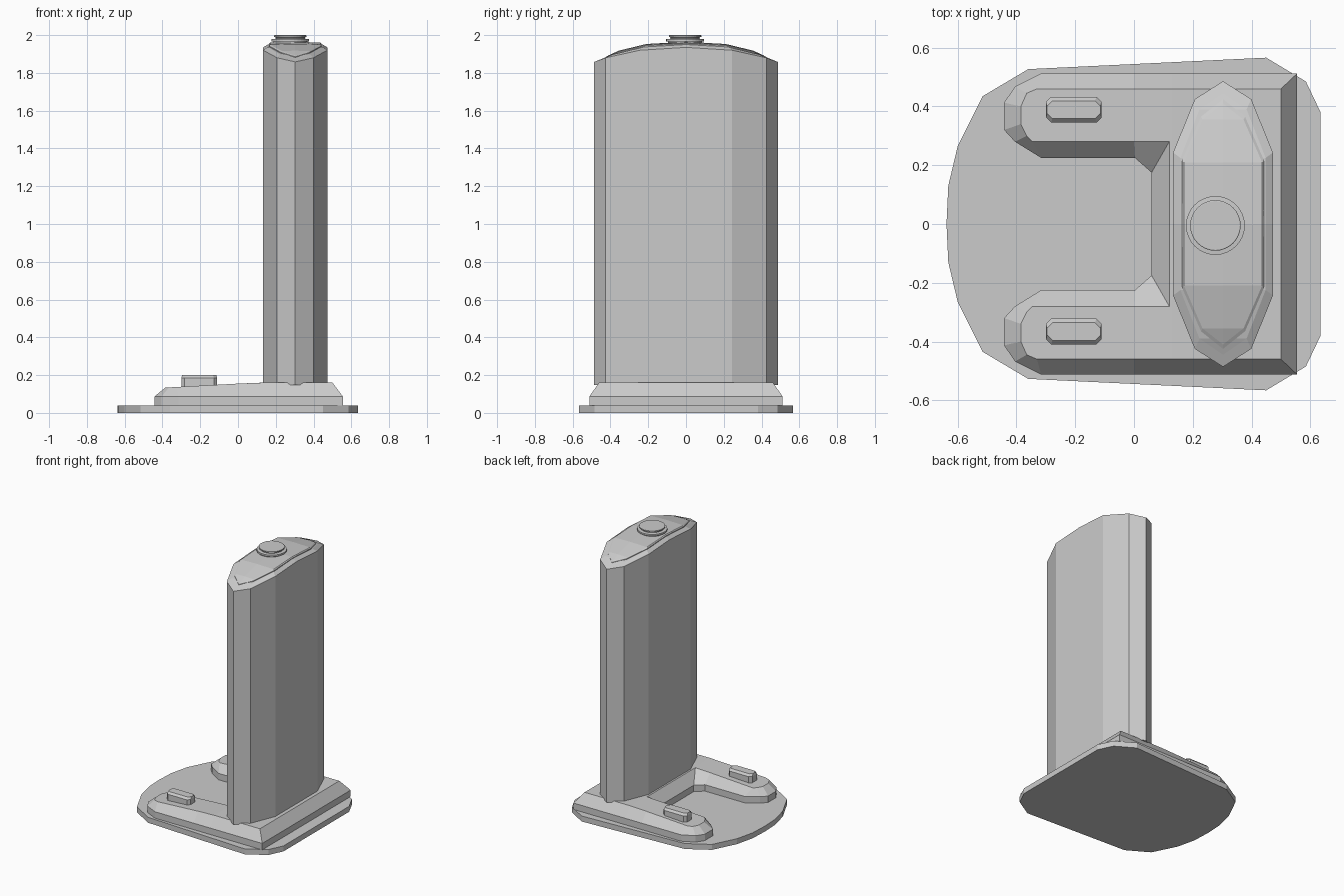
import bpy, bmesh, math
from mathutils import Vector

if "Cube" in bpy.data.objects:
    bpy.data.objects.remove(bpy.data.objects["Cube"])


def loft(name, rings, cuts=(), warp=None, weld=False):
    """Skin a stack of equal-length point rings, closing both ends."""
    bm = bmesh.new()
    rows = [[bm.verts.new(p) for p in r] for r in rings]
    n = len(rows[0])
    for a, b in zip(rows, rows[1:]):
        for i in range(n):
            j = (i + 1) % n
            bm.faces.new((a[i], a[j], b[j], b[i]))
    bm.faces.new(rows[0][::-1])
    if weld:
        bmesh.ops.remove_doubles(bm, verts=bm.verts, dist=1e-5)
    else:
        bm.faces.new(rows[-1])
    for x in cuts:
        bmesh.ops.bisect_plane(bm, geom=bm.verts[:] + bm.edges[:] + bm.faces[:],
                               plane_co=(x, 0, 0), plane_no=(1, 0, 0), dist=1e-5)
    if warp:
        for v in bm.verts:
            v.co.z = warp(v.co)
    bmesh.ops.recalc_face_normals(bm, faces=bm.faces)
    me = bpy.data.meshes.new(name)
    bm.to_mesh(me)
    bm.free()
    ob = bpy.data.objects.new(name, me)
    bpy.context.collection.objects.link(ob)
    return ob


def mirror_y(half):
    return half + [(x, -y) for x, y in reversed(half) if y > 1e-6]


def at(pts, z):
    return [(x, y, z) for x, y in pts]


# Ground plate
plate = mirror_y([(0.635, 0.38), (0.585, 0.485), (0.45, 0.566), (-0.36, 0.527),
                  (-0.515, 0.435), (-0.60, 0.265), (-0.632, 0.13), (-0.638, 0)])
loft("ground_plate", [at(plate, 0), at(plate, 0.04)])

# U-shaped plinth with sloping sides and legs that drop towards the tips
low = mirror_y([(0.555, 0.512), (-0.316, 0.512), (-0.405, 0.468), (-0.442, 0.413),
                (-0.442, 0.32), (-0.405, 0.28), (-0.316, 0.225), (0.003, 0.225),
                (0.06, 0.175), (0.06, 0.174)])
top = mirror_y([(0.50, 0.46), (-0.33, 0.46), (-0.365, 0.445), (-0.385, 0.40),
                (-0.385, 0.34), (-0.365, 0.30), (-0.345, 0.28), (0.0, 0.28),
                (0.12, 0.28), (0.12, 0.174)])


def leg_height(co):
    if co.z < 0.159:
        return co.z
    if co.x < 0:
        return 0.155 + 0.055 * co.x
    return min(0.16, 0.155 + 0.04 * co.x)


loft("plinth", [at(low, 0.04), at(low, 0.087), at(top, 0.16)],
     cuts=(0.0, 0.13), warp=leg_height)


# Raised pads on the legs
def pad_ring(cy, inset, z):
    hx, hy, c = 0.095 - inset * 0.3, 0.044 - inset, 0.018
    pts = [(hx, hy - c), (hx - c, hy), (c - hx, hy), (-hx, hy - c),
           (-hx, c - hy), (c - hx, -hy), (hx - c, -hy), (hx, c - hy)]
    return [(x - 0.205, y + cy, z) for x, y in pts]


for side, cy in (("left", 0.389), ("right", -0.366)):
    loft(side + "_pad", [pad_ring(cy, 0, 0.12), pad_ring(cy, 0, 0.185),
                         pad_ring(cy, 0.014, 0.2)])


# Tall column: pointed twelve-sided section with an arched top
CX = 0.303


def section(corner, mid, tip):
    """Each argument is (half width, y, z); the last two values of corner set the middle."""
    (a, b, zc, zm), (c, d, zd), (e, ze) = corner, mid, tip
    q = [(a, 0, zm), (a, b, zc), (c, d, zd), (0, e, ze), (-c, d, zd), (-a, b, zc),
         (-a, 0, zm), (-a, -b, zc), (-c, -d, zd), (0, -e, ze), (c, -d, zd), (a, -b, zc)]
    return [(x + CX, y, z) for x, y, z in q]


loft("column", [
    section((0.17, 0.243, 0.148, 0.148), (0.096, 0.425, 0.148), (0.486, 0.148)),
    section((0.17, 0.243, 1.92, 1.935), (0.096, 0.425, 1.88), (0.486, 1.858)),
    section((0.145, 0.225, 1.937, 1.95), (0.08, 0.39, 1.897), (0.445, 1.872)),
    section((0.0, 0.225, 1.937, 1.95), (0.0, 0.39, 1.897), (0.445, 1.872))],
    weld=True)

# Raised cap with a faceted crown
loft("column_cap", [
    section((0.14, 0.215, 1.92, 1.93), (0.075, 0.365, 1.88), (0.425, 1.86)),
    section((0.14, 0.215, 1.944, 1.955), (0.075, 0.365, 1.908), (0.425, 1.885)),
    section((0.133, 0.21, 1.95, 1.96), (0.07, 0.355, 1.915), (0.41, 1.893)),
    section((0.0, 0.21, 1.953, 1.965), (0.0, 0.355, 1.918), (0.41, 1.893))],
    weld=True)

# Round knob on top
prof = [(0.09, 1.94), (0.09, 1.965), (0.1, 1.967), (0.1, 1.979), (0.077, 1.981),
        (0.077, 1.988), (0.086, 1.99), (0.086, 1.998), (0.083, 2.0)]
loft("top_knob", [[(0.277 + r * math.cos(i * math.pi / 16),
                    -0.005 + r * math.sin(i * math.pi / 16), z) for i in range(32)]
                  for r, z in prof])
